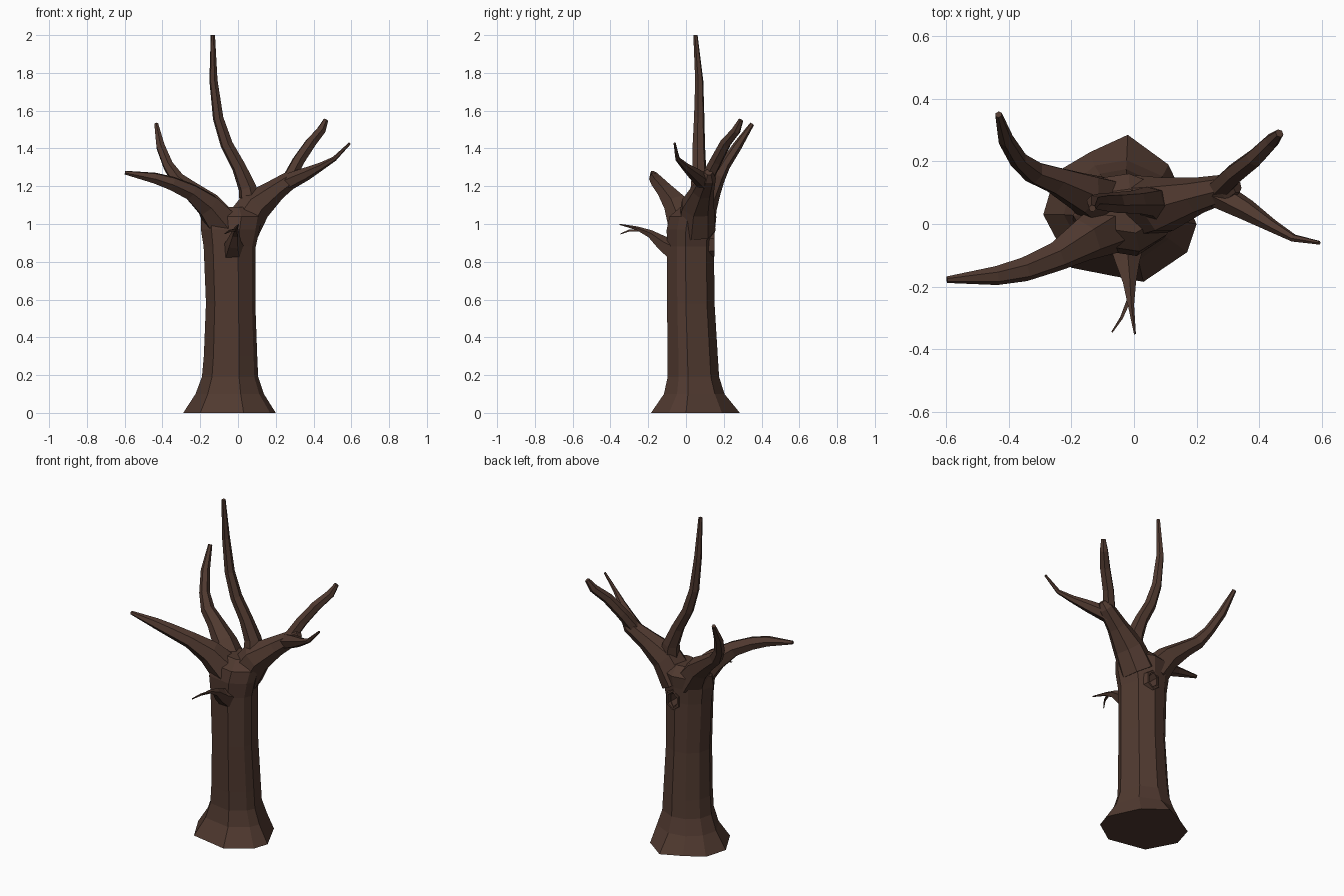
import bpy, bmesh, math
from mathutils import Vector


def material(name, color):
    m = bpy.data.materials.new(name)
    m.diffuse_color = color
    return m


bark = material("bark", (0.08, 0.041, 0.029, 1))


def loft(name, rings):
    """Flat-faced skin over a list of rings, closed at both ends."""
    bm = bmesh.new()
    vs = [[bm.verts.new(p) for p in r] for r in rings]
    n = len(vs[0])
    for a, b in zip(vs, vs[1:]):
        for i in range(n):
            j = (i + 1) % n
            bm.faces.new((a[i], a[j], b[j], b[i]))
    bm.faces.new(vs[0])
    bm.faces.new(vs[-1])
    bmesh.ops.recalc_face_normals(bm, faces=bm.faces)
    me = bpy.data.meshes.new(name)
    bm.to_mesh(me)
    bm.free()
    me.materials.append(bark)
    ob = bpy.data.objects.new(name, me)
    bpy.context.collection.objects.link(ob)
    return ob


def branch(name, path, sides=6):
    """Tapered limb along (x, y, z, radius) points."""
    pts = [Vector(p[:3]) for p in path]
    rings, prev, u = [], None, None
    for i, p in enumerate(pts):
        a, b = pts[max(i - 1, 0)], pts[min(i + 1, len(pts) - 1)]
        t = (b - a).normalized()
        if prev is None:
            u = t.orthogonal().normalized()
        else:
            u = prev.rotation_difference(t) @ u
        prev, v = t, t.cross(u)
        r = path[i][3] * 1.06
        rings.append([p + r * (math.cos(k) * u + math.sin(k) * v)
                      for k in (math.tau * s / sides for s in range(sides))])
    return loft(name, rings)


# Trunk: irregular flared foot, then rings of (z, x min, x max, y min, y max)
foot = [(-0.02, 0.285), (-0.14, 0.23), (-0.25, 0.165), (-0.29, 0.03), (-0.20, -0.14),
        (0.03, -0.185), (0.17, -0.09), (0.20, 0.0), (0.11, 0.19)]
angles = [math.atan2(y - 0.045, x + 0.045) for x, y in foot]
levels = [(0.10, -0.22, 0.135, -0.12, 0.20), (0.19, -0.187, 0.105, -0.10, 0.172),
          (0.30, -0.177, 0.10, -0.10, 0.165), (0.58, -0.166, 0.09, -0.103, 0.148),
          (0.88, -0.178, 0.092, -0.103, 0.145), (0.97, -0.192, 0.112, -0.105, 0.15),
          (1.04, -0.19, 0.125, -0.09, 0.158), (1.09, -0.12, 0.07, -0.03, 0.11)]
rings = [[(x, y, 0) for x, y in foot]]
for z, x0, x1, y0, y1 in levels:
    rings.append([((x0 + x1) / 2 + (x1 - x0) * 0.515 * math.cos(a),
                   (y0 + y1) / 2 + (y1 - y0) * 0.515 * math.sin(a), z) for a in angles])
trunk = loft("trunk", rings)


# Hollow knot on the back of the trunk
def hollow_ring(y, w, h):
    return [(-0.015 + w * math.cos(a), y, 0.89 + h * math.sin(a))
            for a in (math.tau * (k + 0.5) / 6 for k in range(6))]


cutter = loft("hollow_cutter", [hollow_ring(0.07, 0.022, 0.035), hollow_ring(0.2, 0.035, 0.05)])
cutter.hide_render = True
cutter.hide_viewport = True
cut = trunk.modifiers.new("hollow", "BOOLEAN")
cut.operation = "DIFFERENCE"
cut.object = cutter

# Raised rim around the hollow
rim = [hollow_ring(0.12, 0.055, 0.07), hollow_ring(0.152, 0.046, 0.062),
       hollow_ring(0.152, 0.035, 0.05), hollow_ring(0.12, 0.033, 0.047)]
rim_ob = loft("hollow_rim", rim)
bm = bmesh.new()
bm.from_mesh(rim_ob.data)
caps = [f for f in bm.faces if len(f.verts) == 6]
bmesh.ops.delete(bm, geom=caps, context="FACES_ONLY")
bm.to_mesh(rim_ob.data)
bm.free()

# Main limbs and their forks
branch("right_limb", [(0.01, 0.05, 0.97, 0.10), (0.09, 0.06, 1.095, 0.085),
                      (0.20, 0.09, 1.18, 0.056), (0.30, 0.115, 1.25, 0.042),
                      (0.33, 0.12, 1.275, 0.02)], 7)
branch("right_back_fork", [(0.27, 0.11, 1.24, 0.035), (0.32, 0.16, 1.335, 0.032),
                           (0.385, 0.21, 1.43, 0.029), (0.44, 0.265, 1.495, 0.024),
                           (0.465, 0.29, 1.55, 0.013)])
branch("right_front_fork", [(0.26, 0.10, 1.22, 0.044), (0.36, 0.045, 1.265, 0.033),
                            (0.44, -0.005, 1.305, 0.02), (0.51, -0.045, 1.345, 0.012),
                            (0.592, -0.06, 1.427, 0.006)])
branch("tall_limb", [(0.07, 0.06, 1.08, 0.06), (0.05, 0.072, 1.19, 0.046),
                     (0.005, 0.07, 1.30, 0.036), (-0.06, 0.068, 1.42, 0.032),
                     (-0.105, 0.07, 1.56, 0.027), (-0.13, 0.07, 1.76, 0.021),
                     (-0.133, 0.05, 2.0, 0.011)])
branch("left_front_limb", [(-0.07, 0.0, 0.99, 0.09), (-0.16, -0.05, 1.10, 0.066),
                           (-0.25, -0.105, 1.17, 0.045), (-0.35, -0.145, 1.215, 0.037),
                           (-0.44, -0.165, 1.243, 0.029), (-0.598, -0.178, 1.272, 0.01)])
branch("left_back_limb", [(-0.08, 0.06, 0.99, 0.09), (-0.16, 0.10, 1.105, 0.065),
                          (-0.25, 0.14, 1.18, 0.045), (-0.32, 0.165, 1.235, 0.037),
                          (-0.37, 0.205, 1.31, 0.028), (-0.41, 0.27, 1.41, 0.024),
                          (-0.433, 0.35, 1.53, 0.011)])

# Small forked twig on the front
branch("front_twig", [(-0.025, -0.06, 0.86, 0.06), (-0.022, -0.13, 0.90, 0.038),
                      (-0.015, -0.19, 0.947, 0.021), (-0.01, -0.26, 0.977, 0.01),
                      (0.003, -0.352, 0.998, 0.003)], 5)
branch("front_twig_fork", [(-0.013, -0.235, 0.967, 0.009), (-0.04, -0.30, 0.966, 0.006),
                           (-0.07, -0.345, 0.948, 0.003)], 4)
